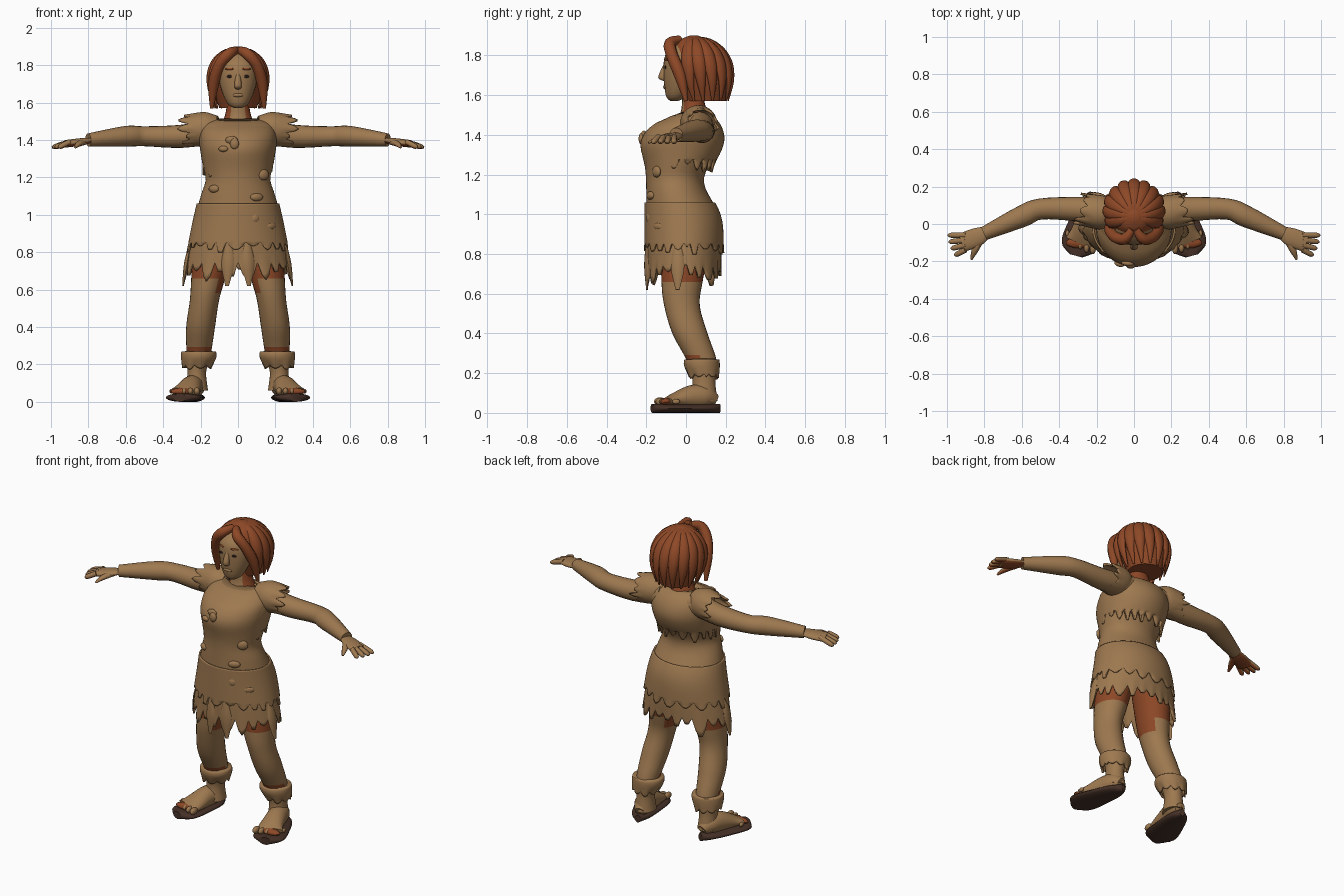
import bpy, bmesh, math, random
from mathutils import Vector, Matrix

random.seed(4)
old = bpy.data.objects.get("Cube")
if old:
    bpy.data.objects.remove(old, do_unlink=True)

X, Y, Z = Matrix.Identity(3)


def material(name, *rgb):
    mat = bpy.data.materials.new(name)
    mat.use_nodes = True
    mat.diffuse_color = (*rgb, 1)
    shader = mat.node_tree.nodes["Principled BSDF"]
    shader.inputs["Base Color"].default_value = (*rgb, 1)
    shader.inputs["Roughness"].default_value = 0.8
    return mat


TAN = material("tan", 0.34, 0.19, 0.08)
RUST = material("rust", 0.27, 0.065, 0.02)
SOLE = material("dark_brown", 0.06, 0.03, 0.02)
EYE = material("eye_dark", 0.02, 0.01, 0.01)


def finish(name, bm, materials, mirror, rule=None, thickness=0):
    """Turn a bmesh into a smooth object, coloured by a face rule."""
    bm.normal_update()
    for face in bm.faces:
        if rule:
            face.material_index = int(rule(face.calc_center_median(), face.normal))
    mesh = bpy.data.meshes.new(name)
    bm.to_mesh(mesh)
    bm.free()
    for mat in materials:
        mesh.materials.append(mat)
    obj = bpy.data.objects.new(name, mesh)
    bpy.context.collection.objects.link(obj)
    if mirror:
        obj.modifiers.new("mirror", "MIRROR")
    if thickness:
        solid = obj.modifiers.new("thickness", "SOLIDIFY")
        solid.thickness, solid.offset = thickness, -1
    bpy.ops.object.select_all(action="DESELECT")
    obj.select_set(True)
    bpy.context.view_layer.objects.active = obj
    bpy.ops.object.shade_smooth_by_angle(angle=math.radians(50))


def spline(rings, steps, flatten):
    """Interpolate rings of (x, y, z, radius, optional second radius)."""
    rings = [Vector(r if len(r) == 5 else (*r, r[3] * flatten)) for r in rings]
    rings = [rings[0], *rings, rings[-1]]
    path = []
    for before, start, end, after in zip(rings, rings[1:], rings[2:], rings[3:]):
        leave, arrive = (end - before) / 2, (after - start) / 2
        for i in range(steps):
            t = i / steps
            ease = t * t * (3 - 2 * t)
            path.append(start.lerp(end, ease) + leave * t * (1 - t) ** 2 - arrive * t * t * (1 - t))
    return path + [rings[-1]]


def torn_edge(count):
    teeth = []
    while len(teeth) < count:
        depth, width = random.uniform(0.3, 1), random.choice((3, 4, 5))
        teeth += [depth * math.sin(math.pi * i / width) - 0.5 for i in range(width)]
    return teeth


def sweep(name, rings, materials, ref=X, level=False, sides=20, steps=4, flatten=1.0,
          torn=0, rule=None, mirror=False):
    """Skin elliptical rings; a torn sweep is left open with a ragged last edge."""
    path = spline(rings, steps, flatten)
    last = len(path) - 1
    teeth = torn_edge(sides)
    bm = bmesh.new()
    loops = []
    for k, ring in enumerate(path):
        along = (path[min(k + 1, last)] - path[max(k - 1, 0)]).to_3d().normalized()
        if level:
            along = Z if along.z > 0 else -Z
        u = (ref - along * ref.dot(along)).normalized()
        v = along.cross(u)
        weight = max(0, 1 - (last - k) / 4) if torn else 0
        loop = []
        for i, tooth in enumerate(teeth[:sides]):
            angle = math.tau * i / sides
            rim = u * math.cos(angle) * ring[3] + v * math.sin(angle) * ring[4]
            rim += (rim * 0.07 + along * torn) * tooth * weight
            loop.append(bm.verts.new(ring.to_3d() + rim))
        loops.append(loop)
    for low, high in zip(loops, loops[1:]):
        for i in range(sides):
            bm.faces.new((low[i - 1], low[i], high[i], high[i - 1]))
    if not torn:
        bm.faces.new(loops[0][::-1])
        bm.faces.new(loops[-1])
    finish(name, bm, materials, mirror, rule, 0.012 if torn else 0)


def blob(name, place, size, mat, mirror=False, turn=0):
    bm = bmesh.new()
    bmesh.ops.create_uvsphere(bm, u_segments=14, v_segments=8, radius=1)
    spin = Matrix.Rotation(turn, 4, "Z")
    bm.transform(Matrix.Translation(place) @ spin @ Matrix.Diagonal((*size, 1)))
    finish(name, bm, [mat], mirror)


def span(start, end, count):
    return [start + (end - start) * i / (count - 1) for i in range(count)]


# Head and face
sweep("head", [(0, -.06, 1.57, .02), (0, -.045, 1.6, .06), (0, -.02, 1.7, .098), (0, -.01, 1.8, .1),
               (0, .01, 1.86, .06)], [TAN], level=True, sides=28, flatten=.95)
sweep("nose", [(0, -.1, 1.76, .01), (0, -.12, 1.69, .02), (0, -.1, 1.67, .01)],
      [TAN], level=True, sides=12)
blob("lips", (0, -.105, 1.64), (.03, .01, .01), TAN)
blob("eye", (.045, -.104, 1.74), (.016, .005, .008), EYE, mirror=True)
blob("eyebrow", (.045, -.1, 1.78), (.026, .006, .006), RUST, mirror=True, turn=.3)
sweep("neck", [(0, .04, 1.46, .1), (0, .04, 1.53, .07), (0, .03, 1.62, .055)], [TAN, RUST], level=True,
      flatten=.9, rule=lambda centre, normal: abs(centre.x) > .04 or centre.y > .05)

# Bobbed hair: a core with locks falling from the crown
sweep("hair_core", [(0, .1, 1.57, .1), (0, .09, 1.7, .14), (0, .06, 1.8, .13), (0, .04, 1.87, .08),
                    (0, .04, 1.9, .02)], [RUST], level=True, sides=32)
for k, turn in enumerate(span(0, 2, 6)):
    out = Vector((math.sin(turn), math.cos(turn), 0))
    lock = []
    for t in span(0, 1, 6):
        place = out * math.sin(2.2 * t) * .15 + Y * (.04 + .05 * t) + Z * (1.89 - .32 * t ** 1.7)
        lock.append((*place, .036 * math.sin(math.pi * (.1 + .85 * t))))
    sweep(f"hair_lock_{k}", lock, [RUST], ref=out.cross(Z), sides=10, flatten=.65, mirror=k > 0)
sweep("front_lock", [(.01, -.03, 1.88, .02), (.05, -.08, 1.86, .03), (.1, -.07, 1.8, .03),
                     (.13, -.03, 1.7, .03), (.14, 0, 1.57, .01)],
      [RUST], ref=Y, sides=10, mirror=True)


# Dress shape as a rule of height: flared skirt, narrow waist, bust and rounded shoulders
def bell(z, middle, spread):
    return math.exp(-((z - middle) / spread) ** 2)


def dress_ring(z, grow=0.0, shift=0.0):
    waist = 1.17
    shoulder = 1 - (max(0, z - 1.35) / .17) ** 2
    width = .17 + .19 * max(0, waist - z) ** .7 + .16 * max(0, z - waist)
    front = -.2 - .03 * bell(z, 1.36, .1)
    back = .18 - .09 * bell(z, waist, .13)
    middle = .04 + ((front + back) / 2 - .04) * math.sqrt(shoulder)
    depth = (back - front) / 2 * math.sqrt(shoulder)
    return (0, middle + shift, z, width * shoulder ** .25 + grow, depth + grow)


def on_dress(z, angle):
    x, y, z, width, depth = dress_ring(z)
    return Vector((math.sin(angle) * width, y - math.cos(angle) * depth, z))


def dress_layer(name, top, bottom, torn, grow=0.0, shift=0.0):
    rings = [dress_ring(z, grow, shift) for z in span(top, bottom, 16)]
    sweep(name, rings, [TAN], level=True, sides=80, steps=2, torn=torn)


dress_layer("dress", 1.515, .69, .11)
dress_layer("skirt_layer", 1.06, .82, .07, grow=.01)
dress_layer("back_layer", 1.515, 1.24, .09, grow=.004, shift=.018)
sweep("sleeve", [(.1, .05, 1.47, .06), (.17, .06, 1.46, .09), (.28, .08, 1.45, .085)],
      [TAN], ref=Y, sides=40, steps=6, torn=.07, mirror=True)
for k in range(8):
    place = on_dress(random.uniform(.9, 1.4), random.uniform(-1, 1))
    size = [random.uniform(.02, .04), .015, random.uniform(.015, .03)]
    blob(f"dress_scrap_{k}", place, size, TAN, turn=place.x * 4)
for k, angle in enumerate((-1.5, -.2, .2, 1.4)):
    strip = [(*on_dress(z, angle), r) for z, r in ((.85, .015), (.74, .035), (.62, .01))]
    sweep(f"hem_strip_{k}", strip, [TAN], ref=Vector((math.cos(angle), math.sin(angle), 0)),
          sides=8, flatten=.4)


# Arms and hands with rust palms
def palm_side(centre, normal):
    return normal.z < -.5


sweep("arm", [(.1, .07, 1.45, .07), (.3, .08, 1.42, .065), (.5, .08, 1.42, .056), (.6, .04, 1.42, .058),
              (.8, -.05, 1.4, .037)], [TAN], ref=Y, flatten=.95, mirror=True)
sweep("palm", [(.78, -.04, 1.4, .03), (.84, -.07, 1.39, .05), (.92, -.1, 1.38, .05)],
      [TAN, RUST], ref=Y, flatten=.4, rule=palm_side, mirror=True)
for k in range(4):
    root = Vector((.9, -.06 - .026 * k, 1.39))
    tip = Vector((.995 - .004 * k * k, -.06 - .036 * k, 1.36))
    finger = [(*root.lerp(tip, t), r) for t, r in ((0, .015), (.5, .015), (.85, .013), (1, .005))]
    sweep(f"finger_{k}", finger, [TAN, RUST], ref=Y, sides=10, rule=palm_side, mirror=True)
sweep("thumb", [(.82, -.08, 1.39, .02), (.85, -.14, 1.38, .018), (.87, -.19, 1.36, .006)],
      [TAN, RUST], sides=10, flatten=.8, rule=palm_side, mirror=True)


# Legs with rust inner thighs, and torn ankle cuffs
def bare(centre, normal):
    inner = centre.z > .58 and normal.x < -.6
    return inner or centre.z > .67 or (.265 < centre.z < .29 and normal.y < 0)


sweep("leg", [(.13, 0, .88, .11), (.16, -.02, .66, .09), (.18, -.02, .54, .078), (.2, .02, .4, .077),
              (.21, .08, .26, .065), (.22, .09, .16, .05), (.22, .09, .06, .06)],
      [TAN, RUST], level=True, sides=28, steps=8, flatten=1.15, rule=bare, mirror=True)
sweep("ankle_cuff", [(.21, .08, .25, .07), (.21, .08, .27, .09), (.21, .08, .24, .095), (.22, .09, .18, .08)],
      [TAN], level=True, sides=36, steps=5, flatten=.95, torn=.03, mirror=True)

# Feet and sandals
sweep("foot", [(.22, .15, .06, .03), (.23, .1, .08, .056), (.25, .03, .08, .06), (.27, -.05, .065, .07, .04),
               (.29, -.1, .055, .08, .02)], [TAN], mirror=True)
sole = []
for t in span(0, 1, 12):
    rounding = max(.3, math.sqrt(1 - abs(2 * t - 1) ** 4))
    sole.append((.22 + .09 * t, .17 - .34 * t, .023, (.055 + .06 * t) * rounding, .023))
sweep("sandal_sole", sole, [SOLE], sides=24, steps=2, mirror=True)
blob("toe_strap", (.29, -.1, .055), (.075, .03, .02), RUST, mirror=True)
for k in range(5):
    size = .021 - .002 * k
    blob(f"toe_{k}", (.22 + .034 * k, -.13 + .005 * k * k, .057), (size * .8, size * 1.5, size), TAN, mirror=True)
